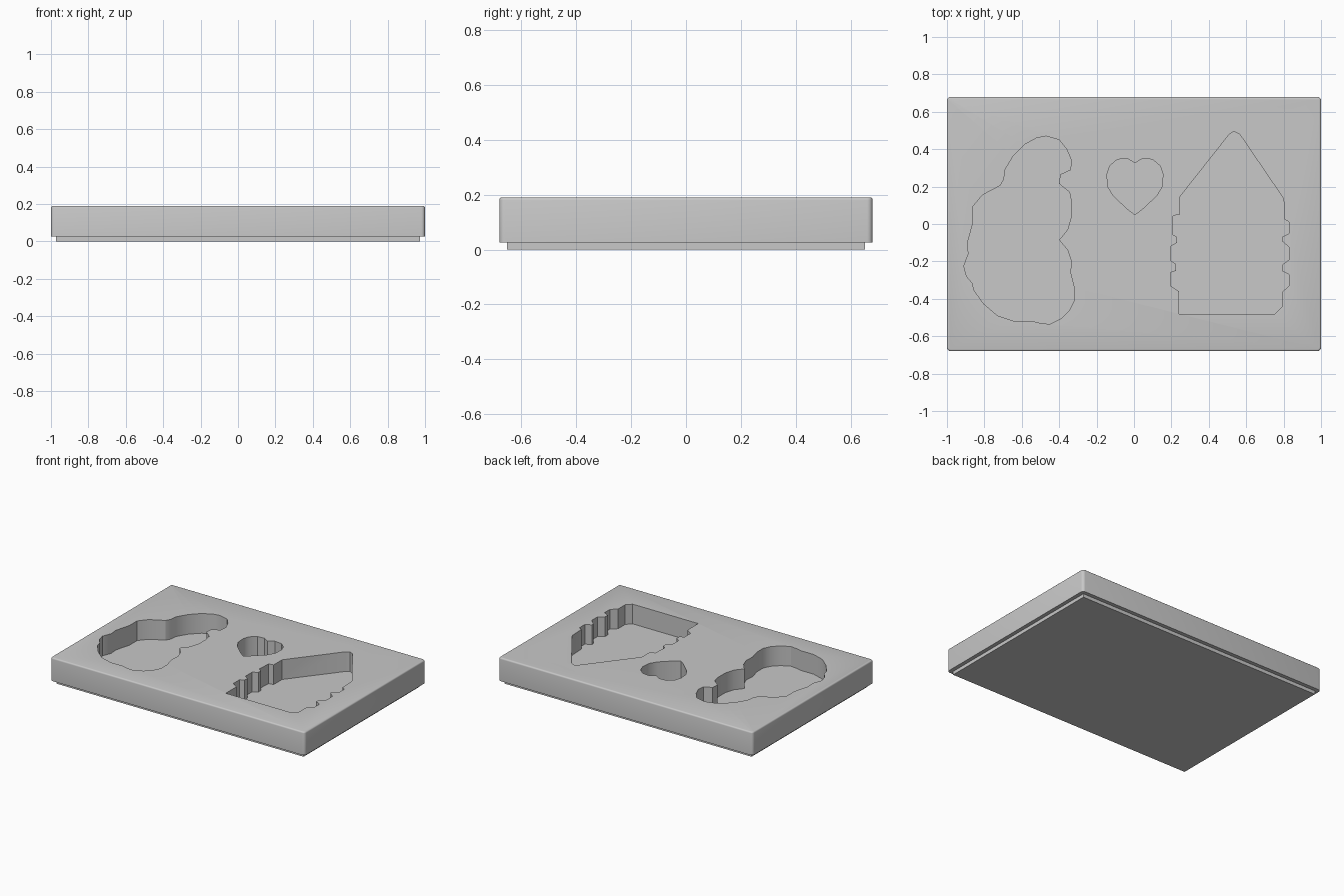
import bpy
import bmesh
from math import radians

scene_cube = bpy.data.objects.get("Cube")
if scene_cube:
    bpy.data.objects.remove(scene_cube, do_unlink=True)

LENGTH, WIDTH = 2.0, 1.36
BASE_TOP, POCKET_FLOOR, BLOCK_TOP = 0.025, 0.05, 0.19

grey = bpy.data.materials.new("plain grey")
grey.use_nodes = True
grey.diffuse_color = (0.58, 0.58, 0.58, 1)
grey.node_tree.nodes["Principled BSDF"].inputs["Base Color"].default_value = grey.diffuse_color


def make_object(name, bm):
    """Turn a bmesh into a linked grey object."""
    bmesh.ops.recalc_face_normals(bm, faces=bm.faces)
    mesh = bpy.data.meshes.new(name)
    bm.to_mesh(mesh)
    bm.free()
    mesh.materials.append(grey)
    obj = bpy.data.objects.new(name, mesh)
    bpy.context.collection.objects.link(obj)
    return obj


def prism(outline, bottom, top):
    """Extrude a closed outline upwards."""
    bm = bmesh.new()
    face = bm.faces.new([bm.verts.new((x, y, bottom)) for x, y in outline])
    extruded = bmesh.ops.extrude_face_region(bm, geom=[face])["geom"]
    verts = [item for item in extruded if isinstance(item, bmesh.types.BMVert)]
    bmesh.ops.translate(bm, verts=verts, vec=(0, 0, top - bottom))
    return bm


def rectangle(length, width):
    x, y = length / 2, width / 2
    return [(-x, -y), (x, -y), (x, y), (-x, y)]


def round_edges(bm, edges, radius, segments):
    bmesh.ops.bevel(bm, geom=edges, offset=radius, segments=segments,
                    profile=0.5, affect='EDGES')


# Stepped foot under the block
make_object("base_plate", prism(rectangle(LENGTH - 0.055, WIDTH - 0.055), 0, BASE_TOP))

# Block with rounded corners and a softened top rim
bm = prism(rectangle(LENGTH, WIDTH), BASE_TOP, BLOCK_TOP)
upright = [e for e in bm.edges if abs(e.verts[0].co.z - e.verts[1].co.z) > 0.1]
round_edges(bm, upright, 0.02, 4)
rim = [e for e in bm.edges if all(v.co.z > BLOCK_TOP - 0.001 for v in e.verts)]
round_edges(bm, rim, 0.01, 3)
block = make_object("mould_block", bm)

# Snowman outline, clockwise from the top of the hat
snowman = [
    (-.47, .47), (-.4, .45), (-.36, .4), (-.335, .34), (-.34, .29), (-.395, .265),
    (-.4, .215), (-.345, .17), (-.335, .12), (-.335, .04), (-.355, -.03),
    (-.4, -.085), (-.355, -.14), (-.335, -.2), (-.34, -.26), (-.32, -.34),
    (-.32, -.41), (-.345, -.46), (-.39, -.505), (-.45, -.535), (-.5, -.53),
    (-.54, -.52), (-.64, -.52), (-.73, -.49), (-.805, -.425), (-.855, -.355),
    (-.865, -.315), (-.895, -.28), (-.91, -.225), (-.885, -.16), (-.89, -.1),
    (-.86, .01), (-.86, .095), (-.81, .155), (-.715, .205), (-.695, .24),
    (-.69, .29), (-.645, .365), (-.585, .425), (-.52, .46)]

# Heart outline: one half, mirrored about its own centre line
half_heart = [(0, .325), (.04, .35), (.095, .345), (.135, .31), (.15, .265),
              (.145, .2), (.115, .15), (.04, .08), (0, .05)]
mirrored = [(-x, y) for x, y in reversed(half_heart[1:-1])]
heart = [(x + .005, y) for x, y in half_heart + mirrored]

# House outline: roof, then each scalloped side wall
roof = [(.51, .48), (.535, .495), (.565, .48), (.8, .135)]
right_wall = [(.805, .025), (.83, .01), (.83, -.05), (.79, -.07), (.79, -.09),
              (.83, -.125), (.83, -.19), (.79, -.22), (.79, -.25), (.83, -.27),
              (.83, -.33), (.79, -.365), (.79, -.445), (.755, -.48)]
left_wall = [(.24, -.48), (.24, -.36), (.195, -.33), (.195, -.26), (.225, -.25),
             (.225, -.215), (.195, -.195), (.195, -.12), (.23, -.1), (.23, -.07),
             (.205, -.055), (.21, .045), (.245, .05), (.245, .145)]
house = roof + right_wall + left_wall

# Sink the three pockets into the block
bpy.context.view_layer.objects.active = block
for name, outline in (("snowman", snowman), ("heart", heart), ("house", house)):
    cutter = make_object(name + "_cutter", prism(outline, POCKET_FLOOR, BLOCK_TOP + 0.1))
    cutter.hide_render = True
    cut = block.modifiers.new(name + "_pocket", 'BOOLEAN')
    cut.operation = 'DIFFERENCE'
    cut.solver = 'EXACT'
    cut.object = cutter
    bpy.ops.object.modifier_apply(modifier=cut.name)
    bpy.data.objects.remove(cutter, do_unlink=True)

# Smooth the curved walls and keep the corners crisp
bpy.ops.object.select_all(action='DESELECT')
block.select_set(True)
bpy.ops.object.shade_smooth_by_angle(angle=radians(32))
